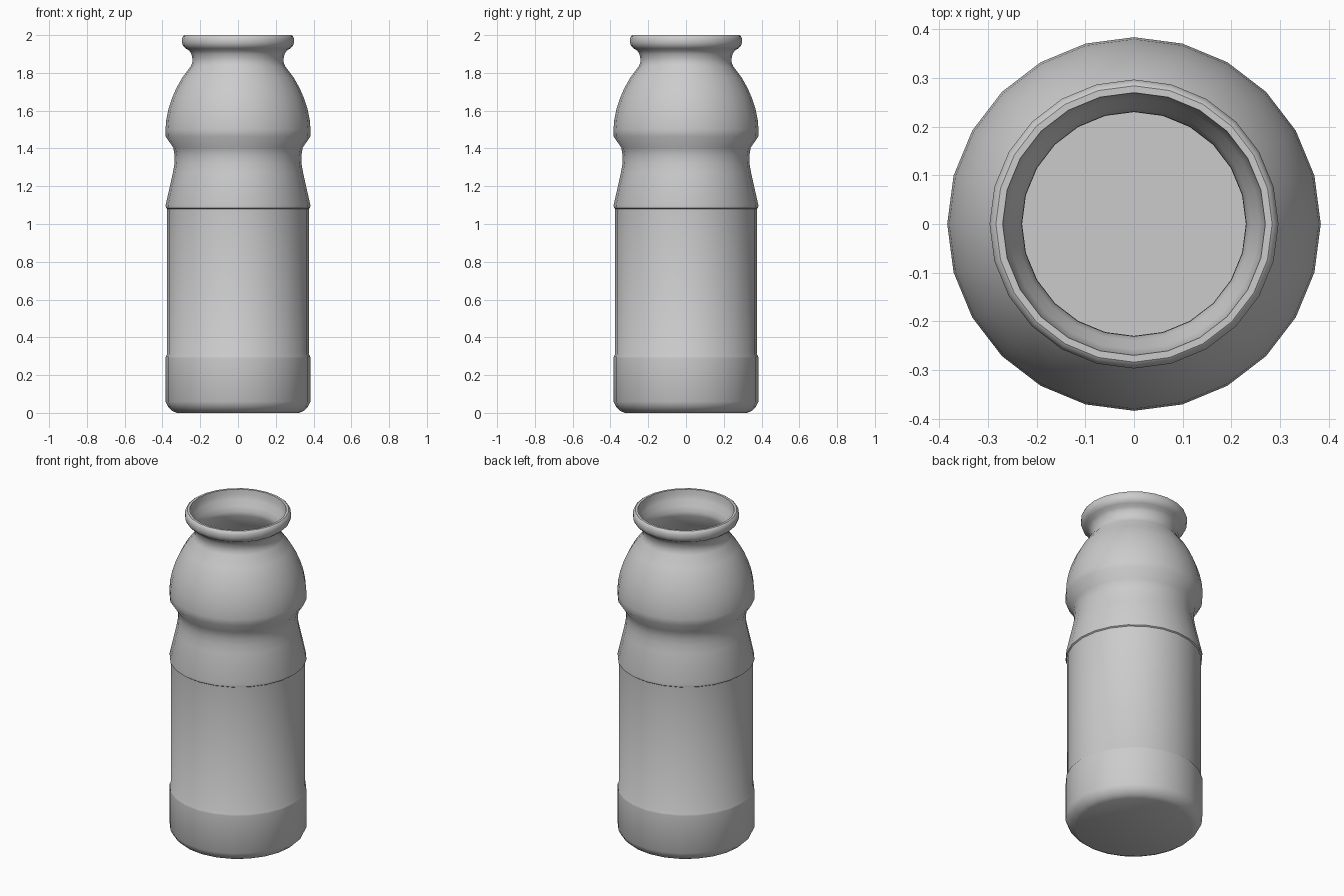
import bpy
import bmesh
import math

SIDES = 24

cube = bpy.data.objects.get("Cube")
if cube:
    bpy.data.objects.remove(cube, do_unlink=True)

grey = bpy.data.materials.new("light grey")
grey.use_nodes = True
colour = (0.6, 0.6, 0.6, 1)
grey.diffuse_color = colour
grey.node_tree.nodes["Principled BSDF"].inputs["Base Color"].default_value = colour


def lathe(name, profile):
    """Revolve a radius/height profile, closing both ends with flat discs."""
    bm = bmesh.new()
    rings = []
    for r, z in profile:
        rings.append([bm.verts.new((r * math.cos(math.tau * i / SIDES),
                                    r * math.sin(math.tau * i / SIDES), z))
                      for i in range(SIDES)])
    for low, high in zip(rings, rings[1:]):
        for i in range(SIDES):
            j = (i + 1) % SIDES
            bm.faces.new((low[i], low[j], high[j], high[i]))
    bm.faces.new(rings[0][::-1])
    bm.faces.new(rings[-1])
    mesh = bpy.data.meshes.new(name)
    bm.to_mesh(mesh)
    bm.free()
    mesh.materials.append(grey)
    obj = bpy.data.objects.new(name, mesh)
    bpy.context.collection.objects.link(obj)
    bpy.ops.object.select_all(action="DESELECT")
    obj.select_set(True)
    bpy.context.view_layer.objects.active = obj
    bpy.ops.object.shade_smooth_by_angle(angle=math.radians(35))
    return obj


# Base band, straight body and step below the waist
body = [(.325, 0), (.35, .012), (.37, .032), (.383, .06), (.383, .29),
        (.382, .3), (.375, .31), (.375, 1.08), (.382, 1.085), (.383, 1.1)]
# Tapered waist and domed shoulder
waist = [(.345, 1.27), (.336, 1.32), (.335, 1.36), (.343, 1.405), (.383, 1.463)]
shoulder = [(.384, 1.5), (.38, 1.55), (.368, 1.61), (.35, 1.665),
            (.326, 1.72), (.295, 1.775), (.25, 1.835)]
# Neck and rounded lip
lip = [(.242, 1.855), (.241, 1.875), (.247, 1.9), (.258, 1.918), (.278, 1.93),
       (.291, 1.943), (.297, 1.96), (.297, 1.98), (.291, 1.995), (.284, 2)]
# Inside of the neck, cavity wall and floor
inside = [(.27, 2), (.267, 1.97), (.258, 1.94), (.24, 1.91), (.231, 1.88),
          (.23, 1.855), (.28, 1.775), (.335, 1.665), (.37, 1.5), (.365, 1.455),
          (.324, 1.37), (.324, 1.32), (.365, 1.09), (.363, .06), (.32, .02)]

lathe("bottle", body + waist + shoulder + lip + inside)
